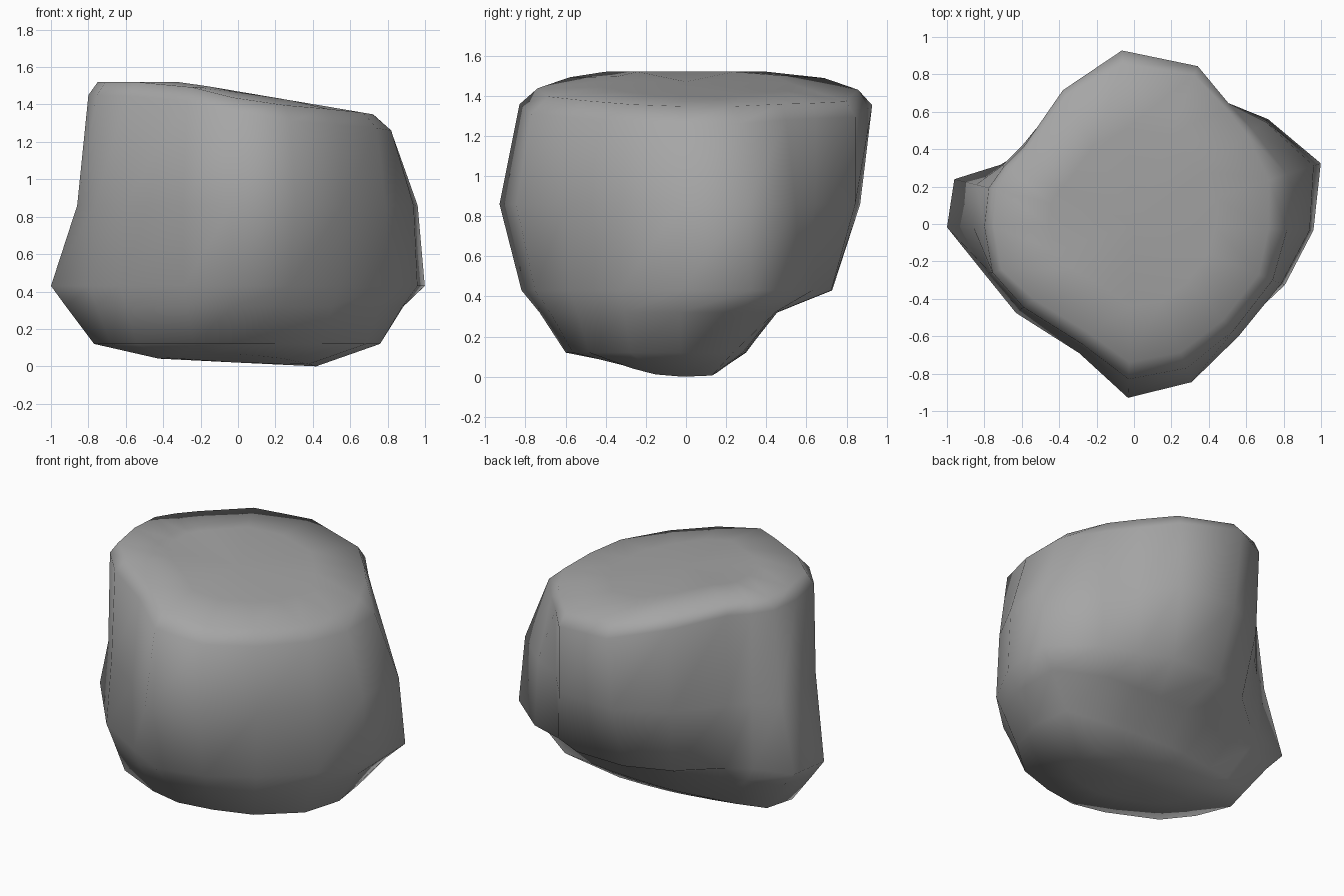
import bpy
import bmesh
from math import cos, sin, radians

default_cube = bpy.data.objects.get("Cube")
if default_cube:
    bpy.data.objects.remove(default_cube, do_unlink=True)

# Stone colour
stone = bpy.data.materials.new("stone grey")
stone.use_nodes = True
grey = (0.38, 0.38, 0.38, 1)
stone.diffuse_color = grey
stone.node_tree.nodes["Principled BSDF"].inputs["Base Color"].default_value = grey

# Directions of the boulder's corners, counterclockwise from its left side
angles = [-2, 18, 38, 52, 68, 94, 118, 145, 156, 166, 181, 199, 217, 247, 268, 290, 313, 338]

# Radius of each cross-section along those directions
base = [.76, .76, .46, .37, .32, .3, .33, .45, .58, .74, .77, .72, .68, .6, .6, .6, .66, .74]
undercut = [.88, .93, .72, .57, .49, .45, .48, .58, .7, .89, .92, .8, .75, .7, .73, .72, .74, .82]
low = [.96, 1.05, .91, .8, .78, .73, .7, .7, .78, .99, 1, .84, .79, .74, .82, .8, .79, .87]
middle = [.94, 1.01, .89, .82, .91, .87, .79, .73, .77, .87, .86, .81, .76, .75, .93, .9, .82, .85]
shoulder = [.82, .86, .81, .82, .91, .93, .81, .72, .76, .8, .8, .8, .74, .7, .83, .82, .78, .8]
rim = [.72, .76, .77, .79, .86, .86, .78, .7, .73, .76, .75, .75, .67, .63, .74, .73, .7, .72]


def top_height(x, y):
    """Sloping top that falls towards the left and slightly to front and back."""
    return min(1.52, 1.47 - .17 * x) - .11 * max(0, abs(y) - .4)


def bottom_height(x, y):
    return max(0, .02 - .05 * x + .2 * max(0, abs(y) - .1))


def level(height):
    return lambda x, y: height


def add_ring(mesh, radii, height, scale=1):
    ring = []
    for angle, radius in zip(angles, radii):
        x = radius * scale * cos(radians(angle))
        y = radius * scale * sin(radians(angle))
        ring.append(mesh.verts.new((x, y, height(x, y))))
    return ring


def bridge(mesh, lower, upper):
    for i in range(len(lower)):
        j = (i + 1) % len(lower)
        mesh.faces.new((lower[i], lower[j], upper[j], upper[i]))


def close_end(mesh, ring, height):
    centre = mesh.verts.new((0, 0, height(0, 0)))
    for i in range(len(ring)):
        mesh.faces.new((ring[i], ring[(i + 1) % len(ring)], centre))


# Boulder body, lofted from the underside to the flat top
mesh = bmesh.new()
rings = [
    add_ring(mesh, base, bottom_height, scale=.55),
    add_ring(mesh, base, level(.12)),
    add_ring(mesh, undercut, level(.32)),
    add_ring(mesh, low, level(.43)),
    add_ring(mesh, middle, level(.86)),
    add_ring(mesh, shoulder, lambda x, y: top_height(x, y) - .07),
    add_ring(mesh, rim, top_height),
    add_ring(mesh, rim, top_height, scale=.6),
]
for lower, upper in zip(rings, rings[1:]):
    bridge(mesh, lower, upper)
close_end(mesh, rings[0], bottom_height)
close_end(mesh, rings[-1], top_height)
bmesh.ops.recalc_face_normals(mesh, faces=mesh.faces)
for face in mesh.faces:
    face.smooth = True

data = bpy.data.meshes.new("boulder")
mesh.to_mesh(data)
mesh.free()
data.materials.append(stone)
boulder = bpy.data.objects.new("boulder", data)
bpy.context.collection.objects.link(boulder)
